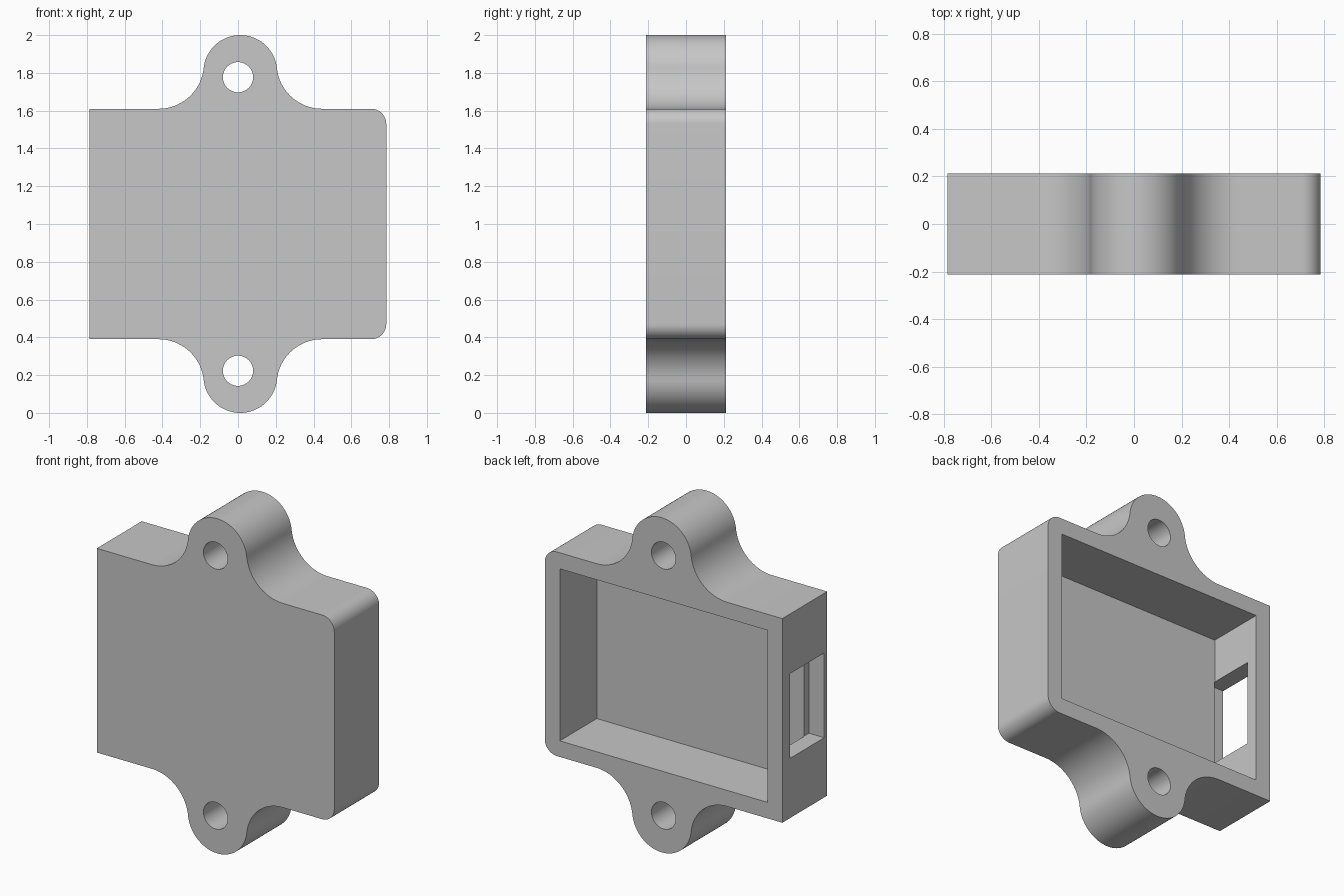
import bpy, bmesh
from math import radians, degrees, cos, sin, sqrt, atan2, pi

if "Cube" in bpy.data.objects:
    bpy.data.objects.remove(bpy.data.objects["Cube"], do_unlink=True)

# Main sizes
HALF_W, HALF_H, HALF_D = 0.785, 0.61, 0.212
MID = 1.0            # height of the mirror plane
LUG_X, LUG_R = 0.012, 0.195
FILLET_R, CORNER_R = 0.24, 0.08

grey = bpy.data.materials.new("plain_grey")
grey.use_nodes = True
colour = (0.57, 0.57, 0.57, 1)
grey.diffuse_color = colour
grey.node_tree.nodes["Principled BSDF"].inputs["Base Color"].default_value = colour


def arc(cx, cz, r, start, end, steps):
    """Points on an arc, angles in degrees."""
    angles = [radians(start + (end - start) * i / steps) for i in range(steps + 1)]
    return [(cx + r * cos(a), cz + r * sin(a)) for a in angles]


def half_outline():
    """Upper half of the outline, left to right, heights from the mid plane."""
    lug_z = 1 - LUG_R
    rise = HALF_H + FILLET_R - lug_z
    run = sqrt((LUG_R + FILLET_R) ** 2 - rise ** 2)
    tilt = degrees(atan2(rise, run))
    fillet_z = HALF_H + FILLET_R
    pts = [(-HALF_W, HALF_H)]
    pts += arc(LUG_X - run, fillet_z, FILLET_R, -90, -tilt, 20)
    pts += arc(LUG_X, lug_z, LUG_R, 180 - tilt, tilt, 40)[1:-1]
    pts += arc(LUG_X + run, fillet_z, FILLET_R, 180 + tilt, 270, 20)
    pts += arc(HALF_W - CORNER_R, HALF_H - CORNER_R, CORNER_R, 90, 0, 12)
    return pts


def make_case():
    upper = half_outline()
    outline = upper + [(x, -z) for x, z in reversed(upper)]
    bm = bmesh.new()
    face = bm.faces.new([bm.verts.new((x, -HALF_D, MID + z)) for x, z in outline])
    moved = bmesh.ops.extrude_face_region(bm, geom=[face])["geom"]
    bmesh.ops.translate(bm, vec=(0, 2 * HALF_D, 0),
                        verts=[v for v in moved if isinstance(v, bmesh.types.BMVert)])
    bmesh.ops.recalc_face_normals(bm, faces=bm.faces)
    mesh = bpy.data.meshes.new("case")
    bm.to_mesh(mesh)
    bm.free()
    mesh.materials.append(grey)
    obj = bpy.data.objects.new("case", mesh)
    bpy.context.collection.objects.link(obj)
    return obj


def box_cutter(name, low, high):
    bpy.ops.mesh.primitive_cube_add(size=1, location=[(a + b) / 2 for a, b in zip(low, high)])
    obj = bpy.context.object
    obj.name = name
    obj.scale = [b - a for a, b in zip(low, high)]
    return obj


def hole_cutter(name, z):
    bpy.ops.mesh.primitive_cylinder_add(vertices=48, radius=0.08, depth=1,
                                        location=(0, 0, z), rotation=(pi / 2, 0, 0))
    bpy.context.object.name = name
    return bpy.context.object


case = make_case()

# Pocket open at the back, side window, two screw holes
cutters = [
    box_cutter("pocket_cutter", (-0.686, -0.137, MID - 0.514), (0.686, 0.4, MID + 0.514)),
    box_cutter("window_cutter", (-0.9, -0.184, MID - 0.253), (-0.684, 0.137, MID + 0.253)),
    hole_cutter("top_hole_cutter", MID + 0.777),
    hole_cutter("bottom_hole_cutter", MID - 0.777),
]
bpy.ops.object.select_all(action="DESELECT")
case.select_set(True)
bpy.context.view_layer.objects.active = case
for cutter in cutters:
    cutter.hide_render = True
    cutter.data.materials.append(grey)
    mod = case.modifiers.new(cutter.name, "BOOLEAN")
    mod.operation = "DIFFERENCE"
    mod.solver = "EXACT"
    mod.object = cutter
    bpy.ops.object.modifier_apply(modifier=mod.name)
for cutter in cutters:
    bpy.data.objects.remove(cutter, do_unlink=True)

bpy.ops.object.shade_smooth_by_angle(angle=radians(30))
